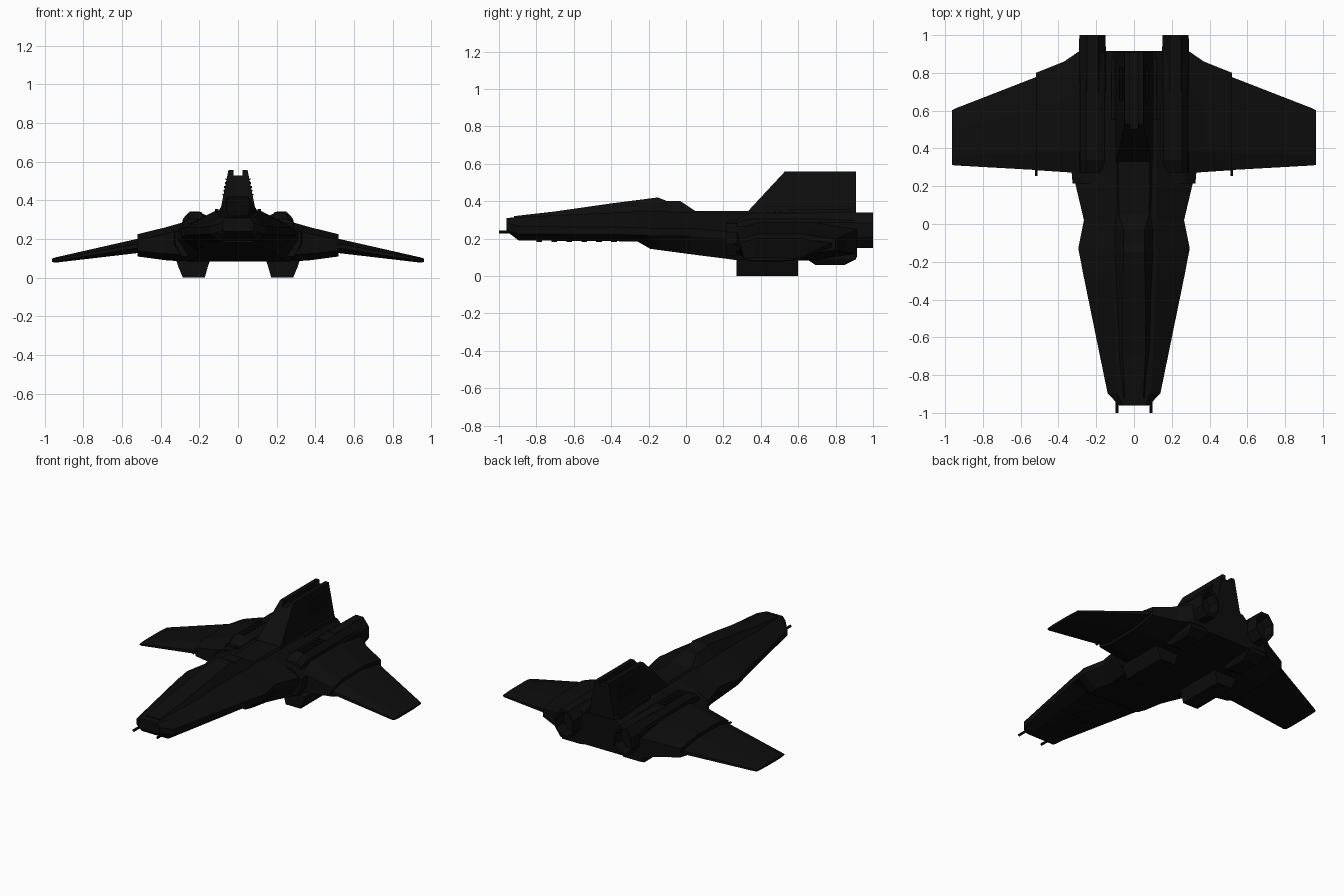
import bpy
import bmesh
import math
from mathutils import Matrix

if "Cube" in bpy.data.objects:
    bpy.data.objects.remove(bpy.data.objects["Cube"], do_unlink=True)


def material(name, v):
    m = bpy.data.materials.new(name)
    m.use_nodes = True
    m.diffuse_color = (v, v, v, 1)
    bsdf = m.node_tree.nodes["Principled BSDF"]
    bsdf.inputs["Base Color"].default_value = (v, v, v, 1)
    bsdf.inputs["Roughness"].default_value = 0.8
    return m


BLACK = material("hull black", 0.004)


def loft(name, rings, side=1):
    """Skin a row of equal rings and cap both ends; side=-1 mirrors in x."""
    bm = bmesh.new()
    vs = [[bm.verts.new((x * side, y, z)) for x, y, z in r] for r in rings]
    n = len(vs[0])
    for a, b in zip(vs, vs[1:]):
        for i in range(n):
            j = (i + 1) % n
            bm.faces.new((a[i], a[j], b[j], b[i]))
    bm.faces.new(vs[0])
    bm.faces.new(vs[-1])
    bmesh.ops.recalc_face_normals(bm, faces=bm.faces)
    me = bpy.data.meshes.new(name)
    bm.to_mesh(me)
    bm.free()
    me.materials.append(BLACK)
    ob = bpy.data.objects.new(name, me)
    bpy.context.collection.objects.link(ob)
    return ob


def pair(name, rings):
    loft("left_" + name, rings, 1)
    loft("right_" + name, rings, -1)


def section(y, half):
    """Symmetric ring from half-profile points (x, z)."""
    return [(x, y, z) for x, z in half] + [(-x, y, z) for x, z in reversed(half)]


def rect(x0, x1, y0, y1, z):
    return [(x0, y0, z), (x1, y0, z), (x1, y1, z), (x0, y1, z)]


def box(x0, x1, y0, y1, z0, z1):
    return [rect(x0, x1, y0, y1, z0), rect(x0, x1, y0, y1, z1)]


def oval(cx, cz, rx, rz, y, n=8):
    return [(cx + rx * math.cos((i + 0.5) * math.tau / n) / math.cos(math.pi / n), y,
             cz + rz * math.sin((i + 0.5) * math.tau / n) / math.cos(math.pi / n))
            for i in range(n)]


def wing_section(x, yf, yb, z0, z1, edge):
    """Blunt-edged slab section across the chord."""
    c, m, h = yb - yf, (z0 + z1) / 2, (z1 - z0) / 2
    top = [(0, edge), (0.18, 1), (0.65, 1), (1, edge)]
    return ([(x, yf + t * c, m + h * e) for t, e in top]
            + [(x, yf + t * c, m - h * e) for t, e in reversed(top)])


# Fuselage: y, belly width, belly z, edge width, edge z, deck width, deck z
hull = [(-0.96, 0.06, 0.24, 0.08, 0.265, 0.06, 0.31),
        (-0.895, 0.10, 0.19, 0.14, 0.245, 0.09, 0.315),
        (-0.26, 0.17, 0.185, 0.27, 0.24, 0.12, 0.345),
        (-0.19, 0.19, 0.145, 0.283, 0.235, 0.12, 0.345),
        (-0.13, 0.20, 0.137, 0.295, 0.235, 0.12, 0.345),
        (0.02, 0.20, 0.117, 0.265, 0.235, 0.12, 0.34),
        (0.21, 0.24, 0.093, 0.31, 0.22, 0.12, 0.335),
        (0.28, 0.27, 0.083, 0.31, 0.20, 0.12, 0.335),
        (0.65, 0.27, 0.083, 0.30, 0.20, 0.12, 0.335),
        (0.915, 0.18, 0.10, 0.22, 0.20, 0.11, 0.325)]
loft("fuselage", [section(y, [(wb, zb), (we, ze - 0.02), (we, ze + 0.02), (wt, zt)])
                  for y, wb, zb, we, ze, wt, zt in hull])

# Canopy ridge and spine: y, base width, base z, top width, top z
ridge = [(-0.92, 0.07, 0.29, 0.05, 0.32), (-0.70, 0.09, 0.31, 0.06, 0.345),
         (-0.40, 0.10, 0.32, 0.06, 0.388), (-0.15, 0.11, 0.33, 0.055, 0.42),
         (-0.10, 0.11, 0.33, 0.055, 0.40), (-0.03, 0.11, 0.33, 0.055, 0.40),
         (0.05, 0.11, 0.32, 0.08, 0.347), (0.91, 0.11, 0.31, 0.09, 0.347)]
loft("canopy_and_spine", [section(y, [(a, b), (c, d)]) for y, a, b, c, d in ridge])


# Broad tail fin with twin tips
def fin_ring(z, inner=None):
    w = 0.095 - 0.2 * (z - 0.33)
    return rect(-w if inner is None else inner, w, 0.33 + (z - 0.345) * 0.93, 0.91, z)


loft("tail_fin", [fin_ring(0.32), fin_ring(0.53)])
pair("fin_tip", [fin_ring(0.53, 0.022), fin_ring(0.558, 0.022)])
for i in range(5):
    z = 0.425 + i * 0.02
    w = 0.095 - 0.2 * (z - 0.33)
    pair("fin_louvre_%d" % (i + 1), box(w - 0.01, w + 0.004, 0.65, 0.83, z, z + 0.009))

# Inner wing blocks and drooping outer wings
pair("inner_wing", [wing_section(0.15, 0.27, 0.915, 0.085, 0.31, 0.7),
                    wing_section(0.29, 0.27, 0.915, 0.085, 0.285, 0.65),
                    wing_section(0.37, 0.275, 0.86, 0.09, 0.262, 0.6),
                    wing_section(0.52, 0.285, 0.80, 0.11, 0.225, 0.5)])
pair("outer_wing", [wing_section(0.50, 0.285, 0.785, 0.13, 0.206, 0.3),
                    wing_section(0.945, 0.31, 0.612, 0.078, 0.105, 0.4),
                    wing_section(0.963, 0.312, 0.603, 0.082, 0.098, 0.4)])
pair("wing_gun", [oval(0.518, 0.17, 0.007, 0.007, y) for y in (0.255, 0.35)])

# Engine intakes, cowlings and hollow nozzles
pair("intake", [[(x, y, z) for x, z in ((0.2, 0.11), (0.29, 0.11), (w, 0.17),
                                        (w, 0.235), (0.27, 0.28), (0.2, 0.29))]
                for y, w in ((0.215, 0.325), (0.27, 0.33), (0.4, 0.33))])
cowl = [(0.29, 0.26), (0.285, 0.305), (0.255, 0.338), (0.195, 0.338), (0.16, 0.32), (0.12, 0.26)]
pair("engine_cowling", [[(x, 0.27, 0.26 + (z - 0.26) * 0.55) for x, z in cowl],
                        [(x, 0.34, z) for x, z in cowl],
                        [(x, 0.72, z) for x, z in cowl],
                        [(x, 0.90, z - 0.01) for x, z in cowl]])
nozzle = [(0.70, 1), (0.90, 1), (1.0, 0.98), (1.0, 0.82), (0.93, 0.72)]
pair("engine_nozzle", [oval(0.22, 0.245, 0.071 * s, 0.096 * s, y) for y, s in nozzle])
for i in range(7):
    y = 0.36 + i * 0.035
    pair("cowling_vent_%d" % (i + 1), box(0.20, 0.25, y, y + 0.015, 0.33, 0.342))
pair("deck_rail", box(0.10, 0.118, 0.55, 0.88, 0.31, 0.355))

# Landing skids and rear belly pods
pair("landing_skid", [rect(0.145, 0.32, 0.27, 0.60, 0.09), rect(0.155, 0.31, 0.27, 0.60, 0.06),
                      rect(0.172, 0.285, 0.27, 0.60, 0.0)])
pair("belly_pod", [rect(0.16, 0.30, 0.62, 0.91, 0.13), rect(0.16, 0.30, 0.645, 0.91, 0.09),
                   rect(0.18, 0.28, 0.69, 0.85, 0.06)])

# Nose guns and belly ribs
pair("nose_gun", [oval(0.09, 0.235, 0.008, 0.008, y) for y in (-1.0, -0.85)])
for i in range(6):
    y = -0.80 + i * 0.08
    loft("belly_rib_%d" % (i + 1), box(-0.08, 0.08, y, y + 0.03, 0.182, 0.192))
